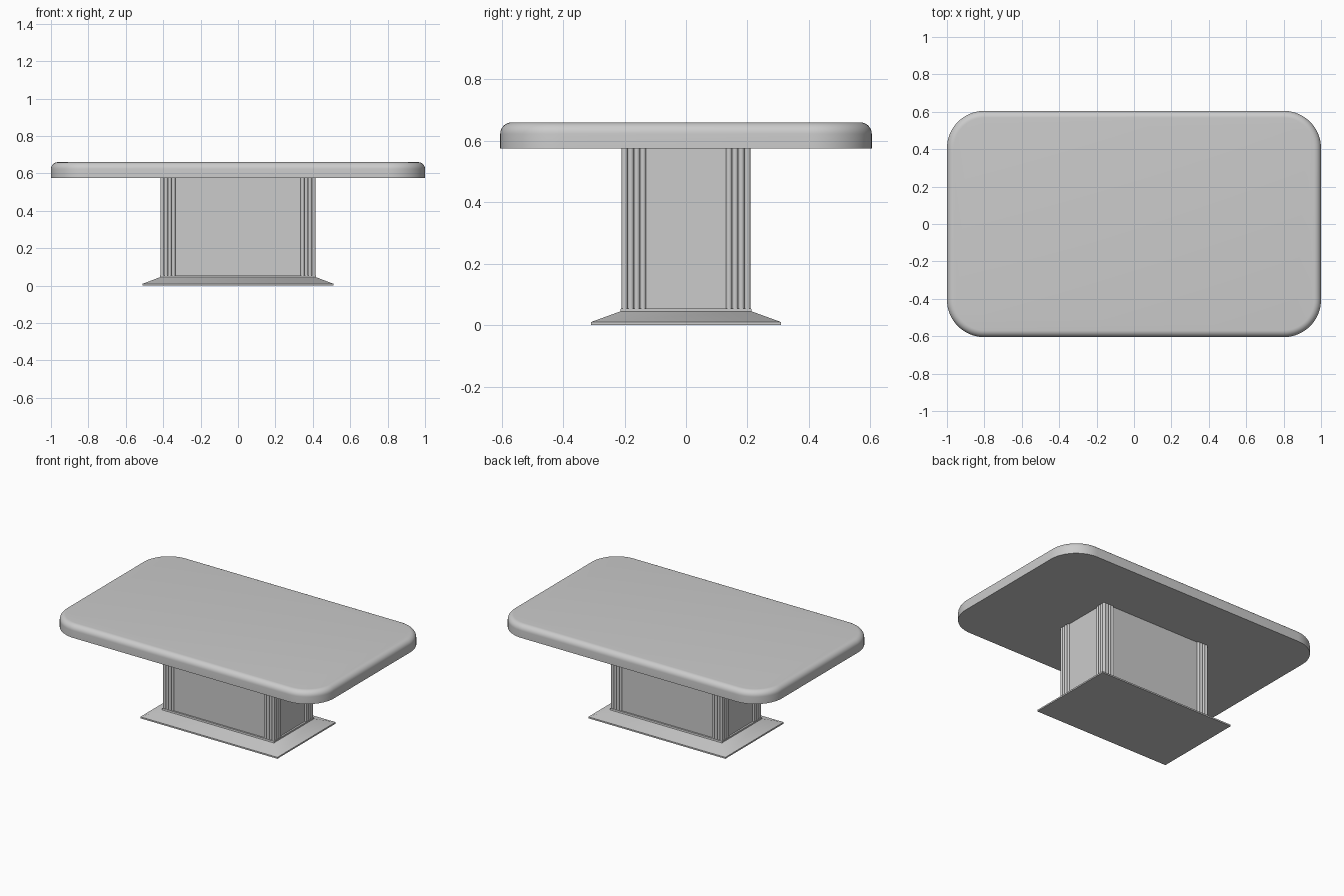
import bpy, bmesh
from math import sin, cos, pi, radians

if "Cube" in bpy.data.objects:
    bpy.data.objects.remove(bpy.data.objects["Cube"])


def loft(name, rings, caps=True, smooth=30):
    """Skin a stack of equal-length closed rings into one object."""
    bm = bmesh.new()
    rows = [[bm.verts.new(p) for p in ring] for ring in rings]
    n = len(rows[0])
    for a, b in zip(rows, rows[1:]):
        for i in range(n):
            j = (i + 1) % n
            bm.faces.new((a[i], a[j], b[j], b[i]))
    if caps:
        bm.faces.new(rows[0][::-1])
        bm.faces.new(rows[-1])
    me = bpy.data.meshes.new(name)
    bm.to_mesh(me)
    bm.free()
    ob = bpy.data.objects.new(name, me)
    bpy.context.collection.objects.link(ob)
    bpy.ops.object.select_all(action='DESELECT')
    ob.select_set(True)
    bpy.context.view_layer.objects.active = ob
    bpy.ops.object.shade_smooth_by_angle(angle=radians(smooth))
    return ob


def arc(cx, cy, r, a0, a1, n):
    return [(cx + r * cos(radians(a0 + (a1 - a0) * i / n)),
             cy + r * sin(radians(a0 + (a1 - a0) * i / n))) for i in range(n + 1)]


def four_way(q):
    """Mirror a first-quadrant outline into a full counter-clockwise loop."""
    r = q[::-1]
    return (q + [(-x, y) for x, y in r] + [(-x, -y) for x, y in q]
            + [(x, -y) for x, y in r])


def at(z, loop):
    return [(x, y, z) for x, y in loop]


# Tabletop: rounded rectangle with a rounded upper edge
def top_ring(inset, z):
    R = 0.2
    return at(z, four_way(arc(1 - R, 0.605 - R, R - inset, 0, 90, 16)))


edge = 0.037
rings = [top_ring(0, 0.575)]
for i in range(9):
    t = i / 8 * pi / 2
    rings.append(top_ring(edge * (1 - cos(t)), 0.66 - edge + edge * sin(t)))
loft("tabletop", rings)

# Pedestal: flat panels with a cluster of half-round reeds at each corner
cx, cy, r, step = 0.405, 0.2, 0.01, 0.02
outline = []
for k in (3, 2, 1):
    outline += arc(cx, cy - k * step, r, -90, 90, 8)[:-1]
outline += arc(cx, cy, r, -90, 180, 20)
for k in (1, 2, 3):
    outline += arc(cx - k * step, cy, r, 0, 180, 8)[1:]
outline = four_way(outline)
loft("pedestal", [at(0.05, outline), at(0.576, outline)], caps=False, smooth=40)


# Base plate: thin rim, sloping skirt, small upstand
def rect(x, y, z):
    return at(z, [(x, y), (-x, y), (-x, -y), (x, -y)])


loft("base", [rect(0.51, 0.31, 0), rect(0.51, 0.31, 0.01),
              rect(0.417, 0.214, 0.045), rect(0.417, 0.212, 0.055)])
